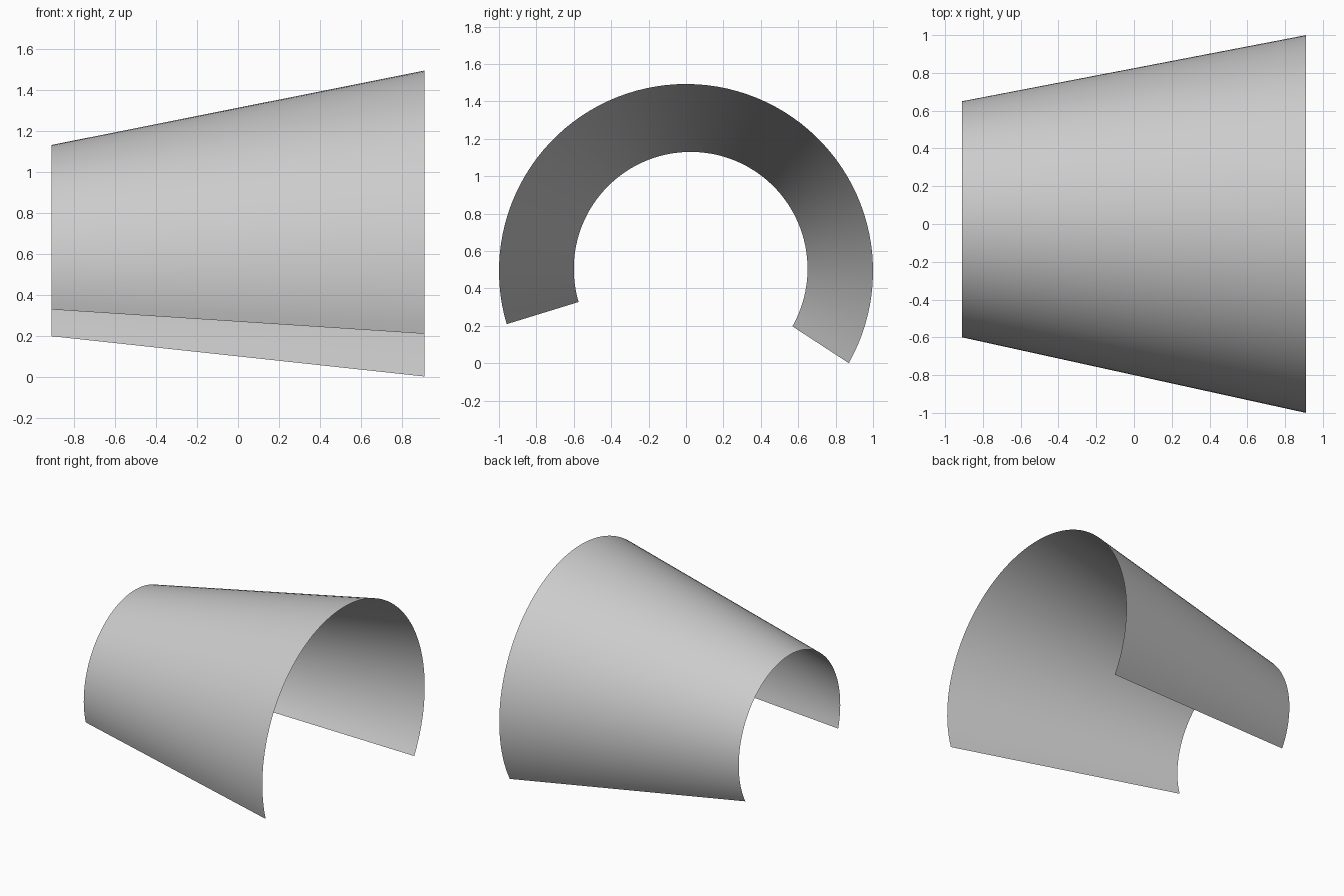
import bpy
import bmesh
from math import cos, sin, radians

cube = bpy.data.objects.get("Cube")
if cube:
    bpy.data.objects.remove(cube, do_unlink=True)

# Plain grey finish
grey = bpy.data.materials.new("light_grey")
grey.use_nodes = True
colour = (0.6, 0.6, 0.6, 1)
grey.diffuse_color = colour
grey.node_tree.nodes["Principled BSDF"].inputs["Base Color"].default_value = colour

SEGMENTS = 72
START, END = radians(-29.5), radians(196.5)


def arc(bm, x, y, z, radius):
    """Open arc of vertices facing along x."""
    verts = []
    for i in range(SEGMENTS + 1):
        a = START + (END - START) * i / SEGMENTS
        verts.append(bm.verts.new((x, y + radius * cos(a), z + radius * sin(a))))
    return verts


# Open tapered shell lofted between a narrow and a wide arc
bm = bmesh.new()
narrow = arc(bm, -0.91, 0.025, 0.505, 0.625)
wide = arc(bm, 0.91, 0, 0.493, 1)
for i in range(SEGMENTS):
    bm.faces.new((narrow[i], wide[i], wide[i + 1], narrow[i + 1]))
bm.normal_update()
if sum(f.normal.z for f in bm.faces) < 0:
    bmesh.ops.reverse_faces(bm, faces=bm.faces)

mesh = bpy.data.meshes.new("tapered_shell")
bm.to_mesh(mesh)
bm.free()
mesh.materials.append(grey)
shell = bpy.data.objects.new("tapered_shell", mesh)
bpy.context.collection.objects.link(shell)
for poly in mesh.polygons:
    poly.use_smooth = True
